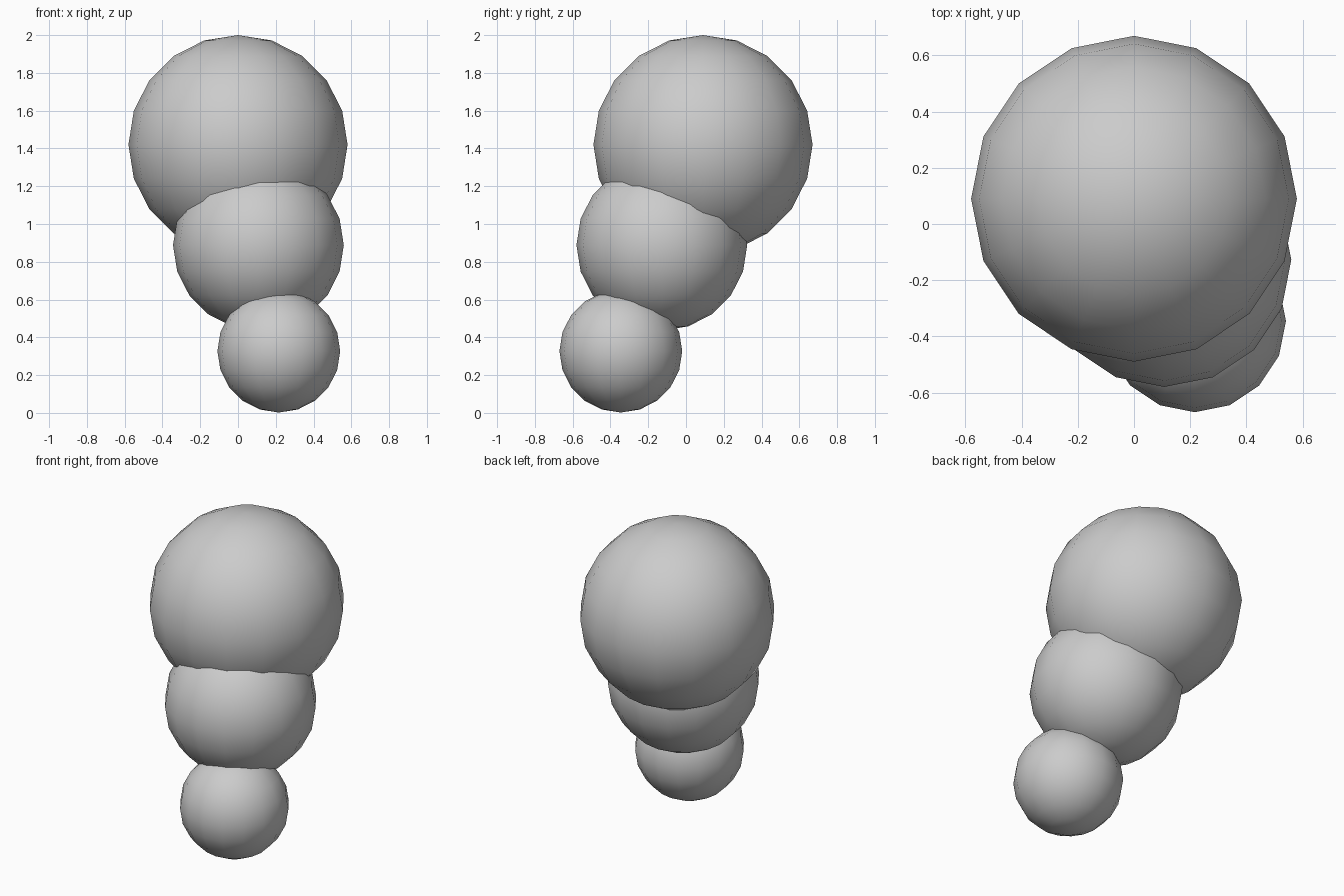
import bpy

if "Cube" in bpy.data.objects:
    bpy.data.objects.remove(bpy.data.objects["Cube"])

grey = bpy.data.materials.new("plain grey")
grey.diffuse_color = (0.6, 0.6, 0.6, 1)
grey.use_nodes = True
grey.node_tree.nodes["Principled BSDF"].inputs["Base Color"].default_value = grey.diffuse_color


def ball(name, radius, location):
    bpy.ops.mesh.primitive_uv_sphere_add(
        segments=16, ring_count=10, radius=radius, location=location)
    obj = bpy.context.object
    obj.name = name
    obj.data.materials.append(grey)
    bpy.ops.object.shade_smooth()


# Three overlapping balls, shrinking towards the front right at the bottom
ball("large_ball", 0.58, (0, 0.09, 1.42))
ball("middle_ball", 0.452, (0.108, -0.128, 0.888))
ball("small_ball", 0.325, (0.216, -0.345, 0.327))
